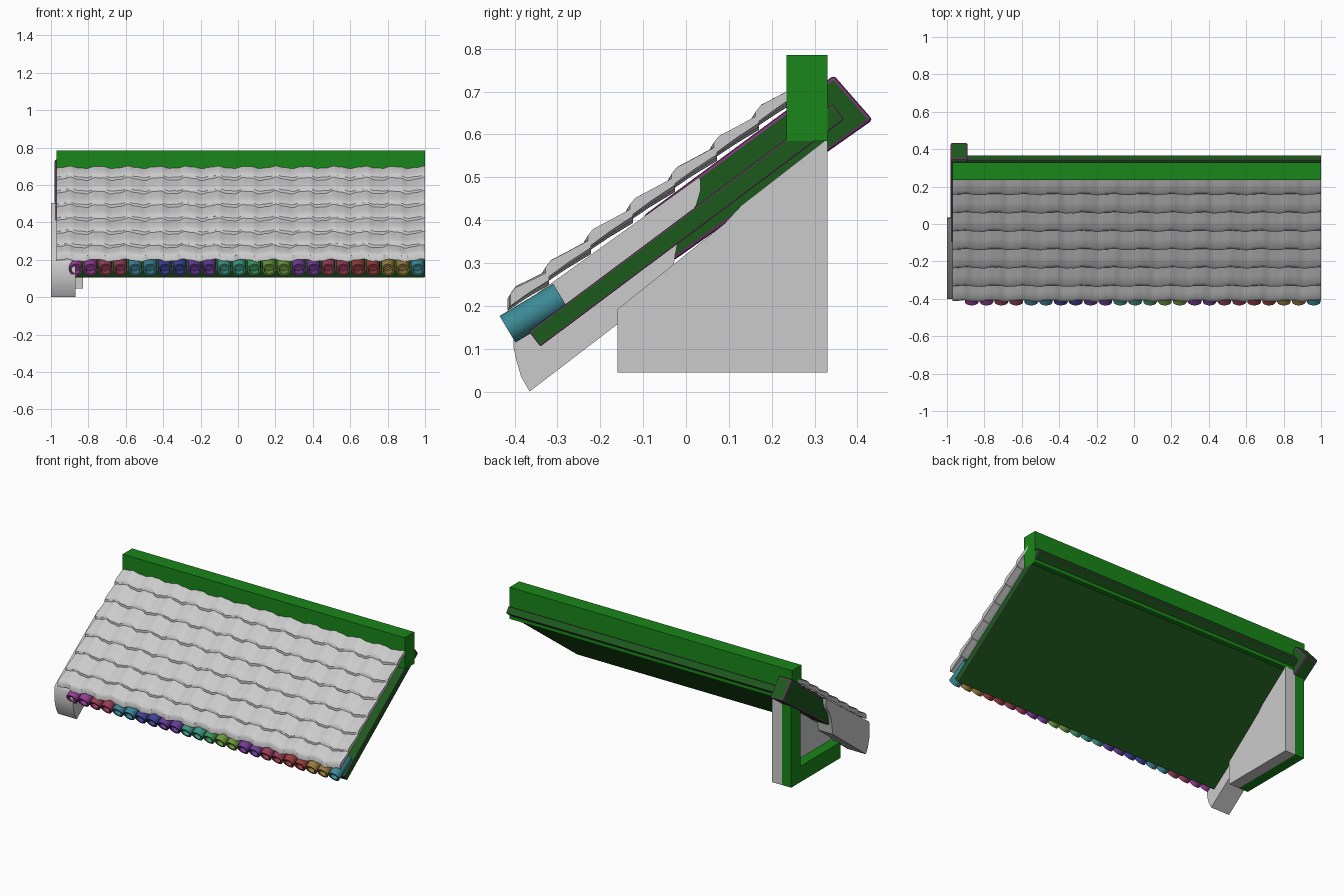
import bpy, bmesh, math, random, colorsys
from mathutils import Matrix, Vector

if "Cube" in bpy.data.objects:
    bpy.data.objects.remove(bpy.data.objects["Cube"])

random.seed(4)


def material(name, rgb):
    m = bpy.data.materials.new(name)
    m.diffuse_color = (*rgb, 1)
    m.use_nodes = True
    m.node_tree.nodes["Principled BSDF"].inputs["Base Color"].default_value = m.diffuse_color
    return m


GREEN = material("bright_green", (0.01, 0.24, 0.01))
DARK = material("dark_green", (0.012, 0.1, 0.012))
TRIM = material("purple_trim", (0.2, 0.04, 0.18))


def finish(name, bm, mats=(), smooth=None):
    bmesh.ops.recalc_face_normals(bm, faces=bm.faces)
    me = bpy.data.meshes.new(name)
    bm.to_mesh(me)
    bm.free()
    ob = bpy.data.objects.new(name, me)
    bpy.context.collection.objects.link(ob)
    for m in mats:
        me.materials.append(m)
    if smooth:
        bpy.ops.object.select_all(action='DESELECT')
        ob.select_set(True)
        bpy.context.view_layer.objects.active = ob
        bpy.ops.object.shade_smooth_by_angle(angle=math.radians(smooth))
    return ob


def prism(name, pts, x0, x1, mats=(), bevel=0, smooth=None):
    """Extrude a y-z outline along x."""
    bm = bmesh.new()
    a = [bm.verts.new((x0, y, z)) for y, z in pts]
    b = [bm.verts.new((x1, y, z)) for y, z in pts]
    bm.faces.new(a)
    bm.faces.new(b[::-1])
    for i in range(len(pts)):
        j = (i + 1) % len(pts)
        bm.faces.new((a[i], a[j], b[j], b[i]))
    ob = finish(name, bm, mats, smooth)
    if bevel:
        mod = ob.modifiers.new("edge_trim", 'BEVEL')
        mod.width = bevel
        mod.segments = 2
        mod.material = len(mats) - 1
    return ob


def rect(y0, y1, z0, z1):
    return [(y0, z0), (y1, z0), (y1, z1), (y0, z1)]


# Ridge beam and sloped deck under the tiles
prism("ridge_beam", rect(0.235, 0.33, 0.585, 0.785), -0.97, 1.0, [GREEN])
prism("roof_deck", [(-0.34, 0.105), (0.368, 0.635), (0.343, 0.67), (-0.367, 0.14)],
      -0.89, 1.0, [DARK, TRIM], 0.003)

# Gable wall with post and sill on its outer side
prism("gable_wall", [(-0.16, 0.045), (0.33, 0.045), (0.33, 0.59), (0.13, 0.435),
                     (0.09, 0.392), (-0.16, 0.192)], -0.9, -0.83)
prism("gable_post", rect(0.235, 0.33, 0.045, 0.59), -0.965, -0.9, [GREEN])
prism("gable_sill", rect(-0.16, 0.235, 0.045, 0.145), -0.965, -0.9, [GREEN])

# Sloped edge beam with purple trim, and its grey rounded nose
prism("edge_beam", [(-0.03, 0.305), (0.362, 0.58), (0.436, 0.634), (0.345, 0.738),
                    (0.03, 0.505), (-0.1, 0.408)][:1] +
      [(0.436, 0.634), (0.345, 0.738), (-0.1, 0.41)], -0.98, -0.89, [DARK, TRIM], 0.008)
prism("edge_beam_nose", [(-0.365, 0.0), (-0.352, 0.01), (-0.16, 0.157), (-0.035, 0.252),
                         (-0.025, 0.32), (-0.015, 0.37), (0.005, 0.41), (0.024, 0.435),
                         (0.034, 0.47), (0.033, 0.502), (-0.395, 0.195), (-0.402, 0.18),
                         (-0.402, 0.1), (-0.395, 0.07), (-0.385, 0.035)],
      -1.0, -0.87, smooth=35)

# Overlapping wavy tile courses
PITCH, NX, SLOPE = 0.098, 190, 0.739


def tile_course(bm, y0, y1, phase):
    rows = []
    # section across a course: underside up the slope, then top back down to the lip
    steps = [(0, -0.026), (0.5, -0.028), (1, -0.034), (1, -0.014), (0.5, -0.002), (0.12, 0.008), (0, 0.002)]
    for i in range(NX + 1):
        x = -0.97 + 1.97 * i / NX
        wave = 0.006 * math.sin(math.tau * x / 0.158 + phase)
        wave += 0.002 * math.sin(math.tau * x / 0.061 + 2 * phase)
        ring = []
        for t, h in steps:
            y = y0 + (y1 - y0) * t
            dy = 0.6 * wave * (1 - t)
            z = 0.645 + (y - 0.16) * SLOPE + h + wave
            ring.append(bm.verts.new((x, y + dy, z)))
        rows.append(ring)
    n = len(steps)
    for a, b in zip(rows, rows[1:]):
        for k in range(n):
            m = (k + 1) % n
            bm.faces.new((a[k], a[m], b[m], b[k]))
    bm.faces.new(rows[0])
    bm.faces.new(rows[-1][::-1])


bm = bmesh.new()
for k in range(7):
    low = max(0.158 - PITCH * k, -0.412)
    tile_course(bm, low, 0.158 - PITCH * k + PITCH + 0.012, random.uniform(-0.5, 0.5))
finish("roof_tiles", bm, smooth=40)

# Row of hollow round eave tiles, colours sweeping along the eave
HUES = [0.84, 0.97, 0.55, 0.66, 0.72, 0.45, 0.38, 0.27, 0.75, 0.97, 0.0, 0.1, 0.53]
axis = Vector((0, 0.128, 0.077))
tilt = axis.to_track_quat('Z', 'Y').to_matrix().to_4x4()
for i in range(24):
    x = -0.868 + 0.0795 * i
    bm = bmesh.new()
    bmesh.ops.create_cone(bm, cap_ends=True, segments=24, radius1=0.036, radius2=0.036,
                          depth=0.146, matrix=Matrix.Translation((x, -0.354, 0.183)) @ tilt)
    caps = [f for f in bm.faces if len(f.verts) > 4]
    bmesh.ops.inset_individual(bm, faces=caps, thickness=0.012)
    for f in caps:
        ext = bmesh.ops.extrude_discrete_faces(bm, faces=[f])["faces"][0]
        bmesh.ops.translate(bm, verts=ext.verts, vec=-ext.normal * 0.03)
    hue = HUES[i * len(HUES) // 24]
    mat = material(f"eave_colour_{i + 1}", colorsys.hsv_to_rgb(hue, 0.85, 0.3))
    finish(f"eave_tile_{i + 1}", bm, [mat], 40)
